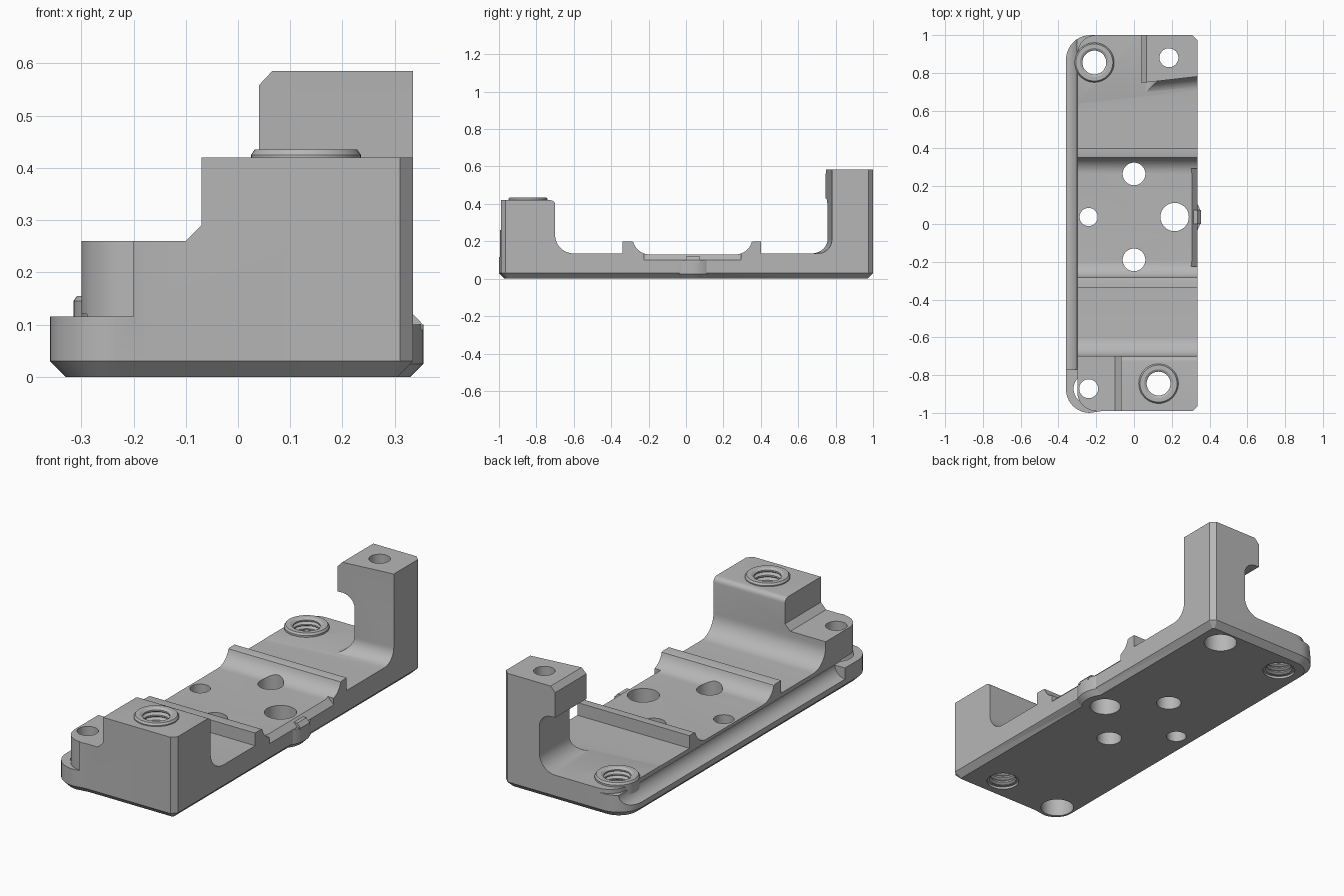
import bpy, bmesh, math
from mathutils import Matrix, Vector

cube = bpy.data.objects.get("Cube")
if cube:
    bpy.data.objects.remove(cube)

grey = bpy.data.materials.new("satin grey")
grey.use_nodes = True
COLOR = (0.47, 0.47, 0.47, 1)
grey.diffuse_color = COLOR
grey.node_tree.nodes["Principled BSDF"].inputs["Base Color"].default_value = COLOR


def arc(cx, cy, r, a0, a1, n=10):
    angles = [math.radians(a0 + (a1 - a0) * i / n) for i in range(n + 1)]
    return [(cx + r * math.cos(a), cy + r * math.sin(a)) for a in angles]


def finish(name, bm):
    bmesh.ops.recalc_face_normals(bm, faces=bm.faces)
    mesh = bpy.data.meshes.new(name)
    bm.to_mesh(mesh)
    bm.free()
    mesh.materials.append(grey)
    obj = bpy.data.objects.new(name, mesh)
    bpy.context.collection.objects.link(obj)
    return obj


def prism(name, pts, axis, lo, hi, bottom_bevel=0):
    """Extrude a 2D outline along one axis."""
    place = {"x": lambda a, b: (lo, a, b), "y": lambda a, b: (a, lo, b),
             "z": lambda a, b: (a, b, lo)}[axis]
    step = Vector([(hi - lo) * (axis == k) for k in "xyz"])
    bm = bmesh.new()
    face = bm.faces.new([bm.verts.new(place(*p)) for p in pts])
    rim = list(face.edges)
    top = bmesh.ops.extrude_face_region(bm, geom=[face], use_keep_orig=True)
    bmesh.ops.translate(bm, vec=step, verts=[v for v in top["geom"] if isinstance(v, bmesh.types.BMVert)])
    bmesh.ops.recalc_face_normals(bm, faces=bm.faces)
    if bottom_bevel:
        bmesh.ops.bevel(bm, geom=rim, offset=bottom_bevel, segments=1, affect="EDGES")
    return finish(name, bm)


def lathe(name, x, y, profile, steps=48):
    """Spin a closed (radius, z) outline about a vertical axis."""
    bm = bmesh.new()
    rings = []
    for i in range(steps):
        a = math.tau * i / steps
        rings.append([bm.verts.new((x + r * math.cos(a), y + r * math.sin(a), z)) for r, z in profile])
    count = len(profile)
    for i in range(steps):
        here, after = rings[i], rings[(i + 1) % steps]
        for j in range(count):
            k = (j + 1) % count
            bm.faces.new((here[j], after[j], after[k], here[k]))
    return finish(name, bm)


def cylinder(name, x, y, r, lo, hi, bevel=0):
    return prism(name, arc(x, y, r, 0, 360 - 7.5, 47), "z", lo, hi, bevel)


def combine(target, tool, operation="DIFFERENCE"):
    mod = target.modifiers.new("cut", "BOOLEAN")
    mod.operation, mod.solver, mod.object = operation, "EXACT", tool
    bpy.context.view_layer.objects.active = target
    bpy.ops.object.modifier_apply(modifier=mod.name)
    bpy.data.objects.remove(tool)


# Stock with rounded left corners, chamfered right corners and bottom edge
plan = ([(0.31, -0.99), (0.335, -0.965), (0.335, 0.975), (0.31, 1)]
        + arc(-0.23, 0.87, 0.13, 90, 180) + arc(-0.235, -0.875, 0.125, 180, 270)
        + [(-0.17, -0.99)])
body = prism("bracket_body", plan, "z", 0, 0.585, 0.03)

# Long side profile: front block, two ridges, cradle channel
FLOOR = 0.135
profile = ([(-1.1, 0.7), (-1.1, 0.42), (-0.99, 0.42)]
           + arc(-0.725, 0.395, 0.025, 90, 0, 5)
           + arc(-0.60, FLOOR + 0.1, 0.1, 180, 270)
           + [(-0.34, FLOOR), (-0.34, 0.2), (-0.295, 0.2)]
           + arc(-0.195, 0.22, 0.09, 195, 270)
           + arc(0.265, 0.22, 0.09, 270, 345)
           + [(0.365, 0.2), (0.40, 0.2), (0.40, FLOOR), (0.6, FLOOR), (0.6, 0.7)])
combine(body, prism("profile_cutter", profile, "x", -0.6, 0.6))

# Slightly slanted front of the rear post, filleted into the floor
slant = ([(-0.24, 0.5), (-0.24, 0)]
         + arc(-0.075, 0.075, 0.075, 270, 360) + [(0, 0.5)])
wedge = prism("post_cutter", slant, "x", -0.7, 0.4)
wedge.data.transform(Matrix.Translation((0.2, 0.765, FLOOR)) @ Matrix.Rotation(math.radians(6.5), 4, "Z"))
combine(body, wedge)

# Hooked left side of the rear post
hook = ([(-0.6, FLOOR + 0.001)] + arc(0.04, FLOOR + 0.091, 0.09, 270, 360)
        + arc(0.06, 0.36, 0.07, 0, 90) + [(0.04, 0.43), (0.04, 0.558), (0.07, 0.59),
                                          (0.07, 0.7), (-0.6, 0.7)])
combine(body, prism("hook_cutter", hook, "y", 0.6, 1.2))

# Lower step on the left of the front block
step = [(-0.6, 0.26), (-0.1, 0.26), (-0.07, 0.29), (-0.07, 0.7), (-0.6, 0.7)]
combine(body, prism("step_cutter", step, "y", -1.2, -0.6))

# Left rim: lower ledge and a cove running along it
ledge = ([(-0.6, 1.2), (-0.2, 1.2)] + arc(-0.2, 0.9, 0.1, 90, 180)
         + arc(-0.2, -0.89, 0.1, 180, 270) + [(-0.2, -1.2), (-0.6, -1.2)])
combine(body, prism("ledge_cutter", ledge, "z", 0.115, 0.8))
cove = arc(-0.365, 0.12, 0.063, 0, 345, 31)
combine(body, prism("cove_cutter", cove, "y", -0.77, 1.2))

# Chamfer along the open right edge of the channel
edge = [(0.30, 0.136), (0.34, 0.096), (0.4, 0.096), (0.4, 0.136)]
combine(body, prism("edge_cutter", edge, "y", -0.225, 0.295))

# Rounded boss around the side hole
boss = cylinder("boss", 0.215, 0.037, 0.14, 0, 0.1, 0.025)
combine(body, boss, "UNION")
cap = prism("boss_cap", [(0.305, 0.09), (0.354, 0.09), (0.354, 0.1), (0.335, 0.12), (0.305, 0.12)],
            "y", 0.0, 0.074)
combine(body, cap, "UNION")

# Through holes, counterbores and insert bores
INSERTS = [("front_insert", 0.13, -0.845, 0.42, 0.435), ("rear_insert", -0.21, 0.855, 0.09, 0.155)]
HOLES = [(0, 0.265, 0.06), (0, -0.19, 0.06), (-0.24, 0.037, 0.048), (0.215, 0.037, 0.075),
         (-0.24, -0.872, 0.05), (0.185, 0.88, 0.05)]
for x, y, r in HOLES + [(x, y, 0.078) for _, x, y, _, _ in INSERTS]:
    combine(body, cylinder("hole_cutter", x, y, r, -0.1, 0.8))
for x, y, r in HOLES[4:]:
    combine(body, cylinder("counterbore_cutter", x, y, 0.08, -0.1, 0.12))


# Threaded inserts with a raised collar
def insert(name, x, y, seat, top):
    outline = [(0.083, 0.012), (0.083, seat), (0.105, seat), (0.105, top - 0.01),
               (0.098, top), (0.076, top)]
    turns = max(4, round(top / 0.028))
    pitch = (top - 0.02) / turns
    for i in range(turns):
        z = top - 0.008 - i * pitch
        outline += [(0.063, z), (0.063, z - pitch * 0.3), (0.075, z - pitch * 0.6)]
    return lathe(name, x, y, outline + [(0.064, 0.012)])


parts = [body] + [insert(*spec) for spec in INSERTS]
bpy.ops.object.select_all(action="DESELECT")
for part in parts:
    part.select_set(True)
bpy.context.view_layer.objects.active = body
bpy.ops.object.shade_smooth_by_angle(angle=math.radians(25))
